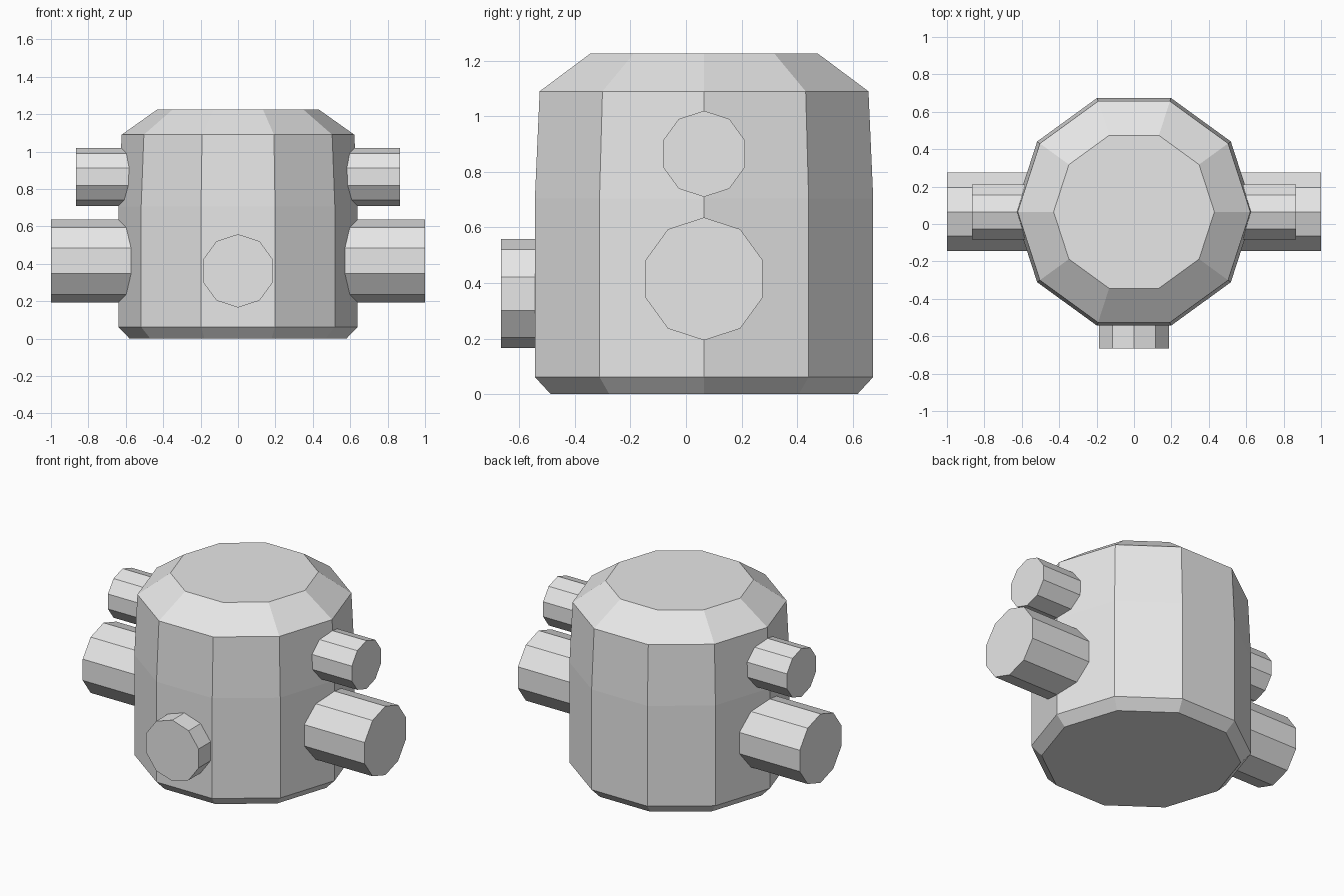
import bpy
import bmesh
from math import cos, sin, tau
from mathutils import Vector

cube = bpy.data.objects.get("Cube")
if cube:
    bpy.data.objects.remove(cube, do_unlink=True)

SIDES = 10
CENTRE_Y = 0.065

# Single plain grey for the whole model
grey = bpy.data.materials.new("plain_grey")
grey.use_nodes = True
grey.diffuse_color = (0.8, 0.8, 0.8, 1)
grey.node_tree.nodes["Principled BSDF"].inputs["Base Color"].default_value = (0.8, 0.8, 0.8, 1)


def ring_solid(name, origin, axis, first, profile):
    """Ten-sided solid: profile is (distance along axis, radius), first corner points along `first`."""
    origin, axis, first = Vector(origin), Vector(axis), Vector(first)
    side = axis.cross(first)
    bm = bmesh.new()
    rings = []
    for dist, radius in profile:
        rings.append([bm.verts.new(origin + axis * dist
                                   + (first * cos(tau * i / SIDES) + side * sin(tau * i / SIDES)) * radius)
                      for i in range(SIDES)])
    for low, high in zip(rings, rings[1:]):
        for i in range(SIDES):
            j = (i + 1) % SIDES
            bm.faces.new((low[i], low[j], high[j], high[i]))
    bm.faces.new(rings[0][::-1])
    bm.faces.new(rings[-1])
    bmesh.ops.recalc_face_normals(bm, faces=bm.faces)
    mesh = bpy.data.meshes.new(name)
    bm.to_mesh(mesh)
    bm.free()
    mesh.materials.append(grey)
    obj = bpy.data.objects.new(name, mesh)
    bpy.context.collection.objects.link(obj)
    return obj


# Tank body with bevelled base and sloped shoulder
ring_solid("tank_body", (0, CENTRE_Y, 0), (0, 0, 1), (1, 0, 0),
           [(0, 0.58), (0.062, 0.64), (0.705, 0.64), (1.09, 0.622), (1.226, 0.43)])

# Pairs of side pipes, rooted inside the body
for side_name, sign in (("left", 1), ("right", -1)):
    for level, z, radius, reach in (("upper", 0.865, 0.155, 0.865), ("lower", 0.415, 0.221, 1.0)):
        ring_solid(f"{side_name}_{level}_pipe", (0, CENTRE_Y, z), (sign, 0, 0), (0, 0, 1),
                   [(0.45, radius), (reach, radius)])

# Short front outlet
ring_solid("front_outlet", (0, 0, 0.362), (0, -1, 0), (0, 0, 1),
           [(0.4, 0.196), (0.665, 0.196)])
